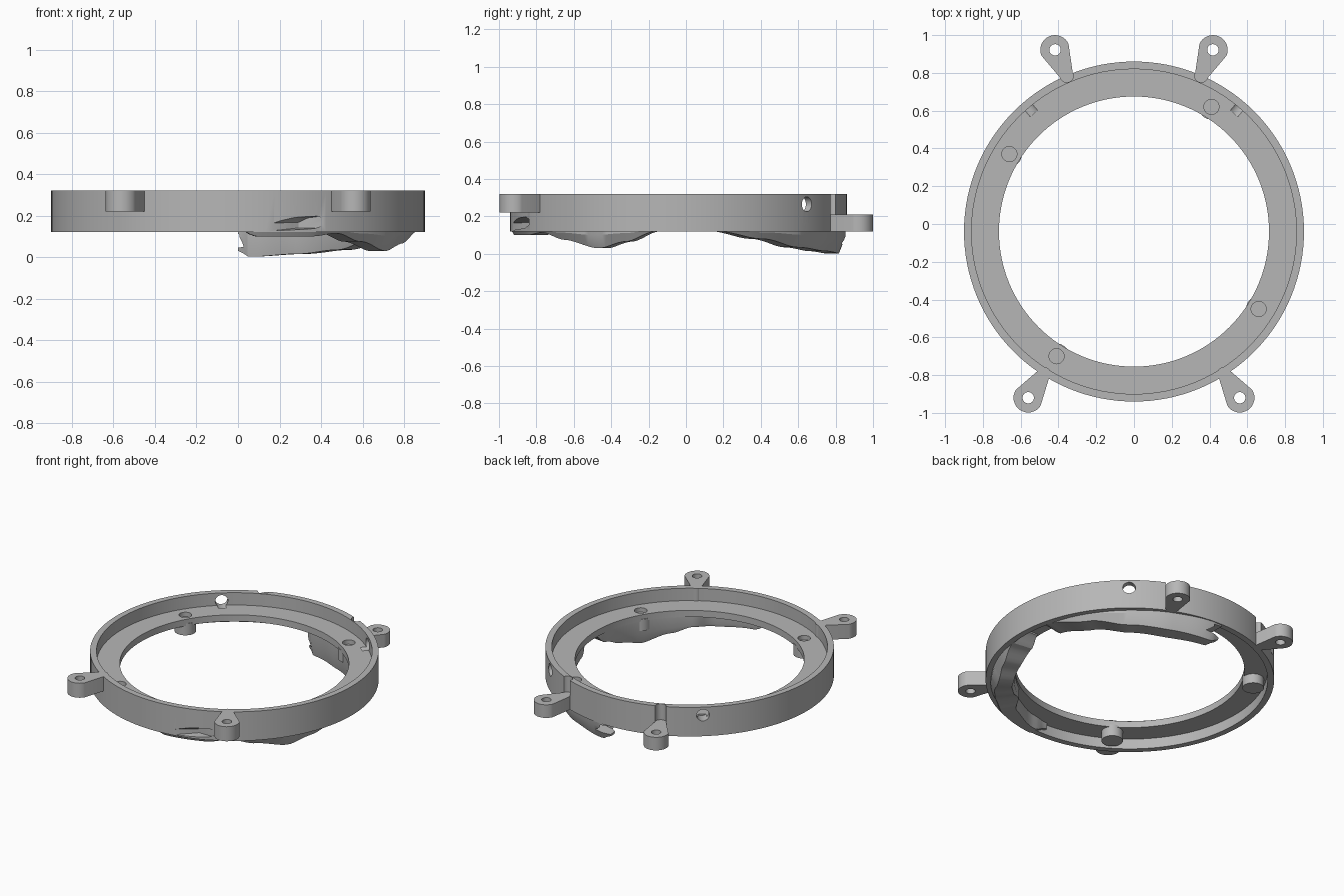
import bpy, bmesh
from math import sin, cos, pi, radians, atan2
from mathutils import Vector

if "Cube" in bpy.data.objects:
    bpy.data.objects.remove(bpy.data.objects["Cube"])

CY = -0.04          # ring centre in y
SEG = 128

grey = bpy.data.materials.new("plain grey")
grey.use_nodes = True
grey.diffuse_color = (0.47, 0.47, 0.47, 1)
grey.node_tree.nodes["Principled BSDF"].inputs["Base Color"].default_value = (0.47, 0.47, 0.47, 1)


def finish(bm, name):
    bmesh.ops.recalc_face_normals(bm, faces=bm.faces)
    mesh = bpy.data.meshes.new(name)
    bm.to_mesh(mesh)
    bm.free()
    obj = bpy.data.objects.new(name, mesh)
    bpy.context.collection.objects.link(obj)
    mesh.materials.append(grey)
    return obj


def loft(name, sections, closed=False):
    """Skin equal-sized loops of points, capping the ends unless closed."""
    bm = bmesh.new()
    loops = [[bm.verts.new(p) for p in s] for s in sections]
    pairs = list(zip(loops, loops[1:]))
    if closed:
        pairs.append((loops[-1], loops[0]))
    else:
        bm.faces.new(loops[0])
        bm.faces.new(loops[-1])
    for a, b in pairs:
        for i in range(len(a)):
            j = (i + 1) % len(a)
            bm.faces.new((a[i], a[j], b[j], b[i]))
    return finish(bm, name)


def polar(r, angle, z):
    return Vector((r * cos(angle), CY + r * sin(angle), z))


def cylinder(name, x, y, r, z0, z1, n=32):
    ring = [(x + r * cos(2 * pi * i / n), y + r * sin(2 * pi * i / n)) for i in range(n)]
    return loft(name, [[(u, v, z) for u, v in ring] for z in (z0, z1)])


def teardrop(name, big, r1, small, r2, z0, z1, n=16):
    """Two half circles joined by straight sides, extruded upward."""
    a = atan2(big[1] - small[1], big[0] - small[0])
    pts = []
    for c, r, start in ((big, r1, a - pi / 2), (small, r2, a + pi / 2)):
        pts += [(c[0] + r * cos(start + pi * i / n), c[1] + r * sin(start + pi * i / n))
                for i in range(n + 1)]
    return loft(name, [[(u, v, z) for u, v in pts] for z in (z0, z1)])


def cut(target, cutter, keep=False):
    cutter.hide_render = True
    mod = target.modifiers.new("cut", 'BOOLEAN')
    mod.operation, mod.solver, mod.object = 'DIFFERENCE', 'EXACT', cutter
    bpy.context.view_layer.objects.active = target
    bpy.ops.object.modifier_apply(modifier=mod.name)
    if not keep:
        bpy.data.objects.remove(cutter)


def interp(table, t):
    for (t0, *a), (t1, *b) in zip(table, table[1:]):
        if t <= t1:
            f = (t - t0) / (t1 - t0)
            f = f * f * (3 - 2 * f)
            return [u + (v - u) * f for u, v in zip(a, b)]
    return table[-1][1:]


# Ring: outer wall with an inner flange
profile = [(.9, .12), (.9, .32), (.86, .32), (.86, .235),
           (.715, .235), (.715, .19), (.86, .19), (.86, .12)]
ring = loft("ring", [[polar(r, 2 * pi * i / SEG, z) for r, z in profile]
                     for i in range(SEG)], closed=True)

# Ducts hanging below the ring: angle, bottom height, inner and outer radius
front_path = [(-92, .15, .84, .885), (-84, .10, .82, .895), (-66, .10, .78, .895),
              (-57, .115, .725, .875), (-46, .075, .72, .87), (-31, .03, .72, .865),
              (-20, .065, .72, .865), (-8, .12, .72, .865), (-2, .18, .73, .865)]
back_path = [(8, .18, .73, .865), (13, .122, .72, .865), (32, .08, .72, .865),
             (50, .035, .72, .87), (68, .015, .73, .88), (86, .002, .77, .895),
             (90, .03, .80, .89)]


def duct(name, path, n=48):
    sections = []
    for i in range(n + 1):
        t = path[0][0] + (path[-1][0] - path[0][0]) * i / n
        zb, r0, r1 = interp(path, t)
        slope = min(.035, max(.004, (.13 - zb) * .4))
        shoulder = min(.185, zb + max(.004, (.13 - zb) * .7))
        outline = [(r0, .2), (r0, shoulder), (r0 + slope * .5, zb),
                   (r1 - slope, zb), (r1, shoulder), (r1, .2)]
        sections.append([polar(r, radians(t), z) for r, z in outline])
    return loft(name, sections)


front_duct = duct("front_duct", front_path)
back_duct = duct("back_duct", back_path)

# Angled mouth of the front duct, cut through the wall
mouth = [(.10, .125), (.10, .17), (.20, .205), (.32, .217), (.39, .19), (.39, .155), (.30, .125)]
mouth_cutter = loft("mouth_cutter", [
    [(x - .04, -1.0, z - .01) for x, z in mouth],
    [(.36 + (x - .25) * .45, -.84, .165 + (z - .165) * .6) for x, z in mouth]])
cut(ring, mouth_cutter, keep=True)
cut(front_duct, mouth_cutter)

# Open mouth of the back duct
back_mouth = loft("back_mouth_cutter", [
    [(-.06, y, z) for y, z in ((.76, .04), (.90, .03), (.90, .115), (.76, .115))],
    [(.14, y, z) for y, z in ((.75, .06), (.82, .06), (.82, .10), (.75, .10))]])
cut(back_duct, back_mouth)

for side, label in ((1, "left"), (-1, "right")):
    # Mounting lugs
    front = teardrop(label + "_front_lug", (side * .56, -.92), .078,
                     (side * .475, -.79), .033, .22, .32)
    cut(front, cylinder("cutter", side * .56, -.92, .03, .1, .5))
    tip, root = (side * .418, .922), (side * .356, .785)
    back = teardrop(label + "_back_lug", tip, .078, root, .035, .12, .21)
    cut(back, cylinder("cutter", *tip, .03, 0, .5))
    # Slot in the wall above the back lug
    cut(ring, teardrop("cutter", tip, .078, root, .035, .21, .5))
    # Round hole through the wall
    hole = cylinder("cutter", 0, 0, .04, -.06, .06)
    a = radians(90 - side * 40.3)
    hole.rotation_euler = (0, pi / 2, a)
    hole.location = polar(.88, a, .265)
    bpy.context.view_layer.update()
    cut(ring, hole)

# Pegs under the flange with shallow sockets on top
pegs = [(.41, .62), (-.66, .37), (.66, -.45), (-.41, -.70)]
for i, (x, y) in enumerate(pegs):
    cut(ring, cylinder("cutter", x, y, .04, .15, .3))
    cylinder("peg_%d" % (i + 1), x, y, .067, .125, .205)

# Smooth curved surfaces, keeping edges crisp
bpy.ops.object.select_all(action='DESELECT')
for obj in bpy.context.collection.objects:
    if obj.type == 'MESH' and grey.name in obj.data.materials:
        obj.select_set(True)
        bpy.context.view_layer.objects.active = obj
bpy.ops.object.shade_smooth_by_angle(angle=radians(28))
